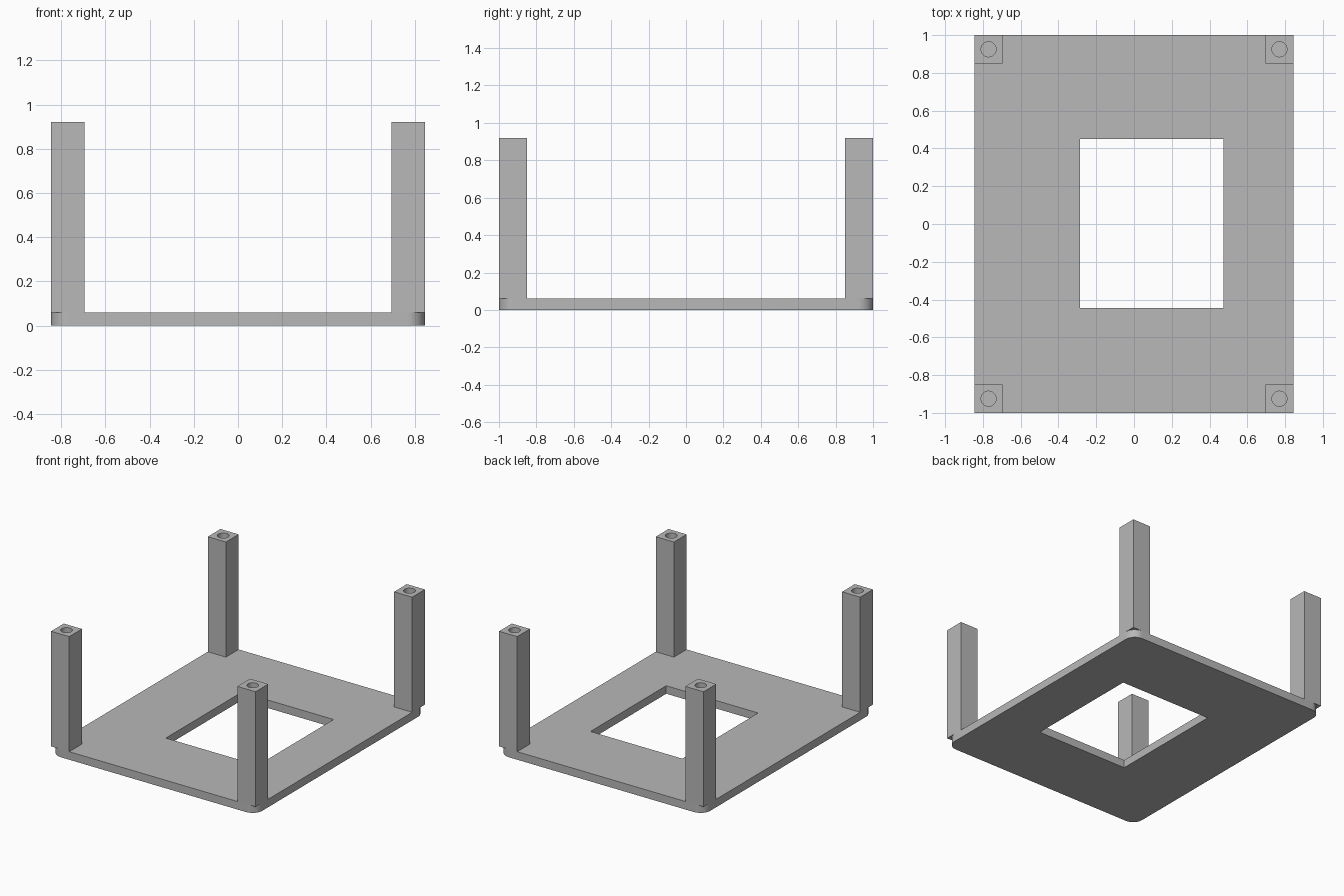
import bpy, bmesh, math

cube = bpy.data.objects.get("Cube")
if cube:
    bpy.data.objects.remove(cube, do_unlink=True)

HALF_X, HALF_Y = 0.845, 1.0
PLATE_TOP, POST_TOP = 0.06, 0.92
POST, CORNER, BORE = 0.15, 0.08, 0.04

grey = bpy.data.materials.new("plain grey")
grey.use_nodes = True
colour = (0.48, 0.48, 0.48, 1)
grey.diffuse_color = colour
grey.node_tree.nodes["Principled BSDF"].inputs["Base Color"].default_value = colour


def rectangle(x0, x1, y0, y1):
    return [(x0, y0), (x1, y0), (x1, y1), (x0, y1)]


def arc(cx, cy, radius, start, sweep, steps):
    angles = [start + sweep * i / steps for i in range(steps + 1)]
    return [(cx + radius * math.cos(a), cy + radius * math.sin(a)) for a in angles]


def rounded_rectangle(hx, hy, radius):
    points = []
    for i, (sx, sy) in enumerate([(1, 1), (-1, 1), (-1, -1), (1, -1)]):
        points += arc(sx * (hx - radius), sy * (hy - radius), radius,
                      i * math.pi / 2, math.pi / 2, 10)
    return points


def slab(name, outer, inner, z0, z1):
    """Upright solid with the outline outer and a through opening inner."""
    bm = bmesh.new()
    caps = ([], [])
    for loop in (outer, inner):
        n = len(loop)
        rings = []
        for z, cap in zip((z0, z1), caps):
            ring = [bm.verts.new((x, y, z)) for x, y in loop]
            cap += [bm.edges.new((ring[i], ring[(i + 1) % n])) for i in range(n)]
            rings.append(ring)
        low, high = rings
        for i in range(n):
            j = (i + 1) % n
            bm.faces.new((low[i], low[j], high[j], high[i]))
    for cap in caps:
        bmesh.ops.triangle_fill(bm, edges=cap, use_beauty=True, normal=(0, 0, 1))
    bmesh.ops.recalc_face_normals(bm, faces=bm.faces[:])
    mesh = bpy.data.meshes.new(name)
    bm.to_mesh(mesh)
    bm.free()
    mesh.materials.append(grey)
    obj = bpy.data.objects.new(name, mesh)
    bpy.context.collection.objects.link(obj)
    bpy.ops.object.select_all(action='DESELECT')
    obj.select_set(True)
    bpy.context.view_layer.objects.active = obj
    bpy.ops.object.shade_smooth_by_angle(angle=math.radians(30))
    return obj


# Base plate with rounded corners and an off-centre window
slab("base_plate", rounded_rectangle(HALF_X, HALF_Y, CORNER),
     rectangle(-0.285, 0.475, -0.445, 0.45), 0, PLATE_TOP)

# Square corner posts, each with a round bore
for side, sx in (("left", 1), ("right", -1)):
    for end, sy in (("front", -1), ("back", 1)):
        cx, cy = sx * (HALF_X - POST / 2), sy * (HALF_Y - POST / 2)
        h = POST / 2
        bore = arc(cx, cy, BORE, 0, math.tau, 32)[:-1]
        slab(f"{end}_{side}_post", rectangle(cx - h, cx + h, cy - h, cy + h),
             bore, PLATE_TOP, POST_TOP)
